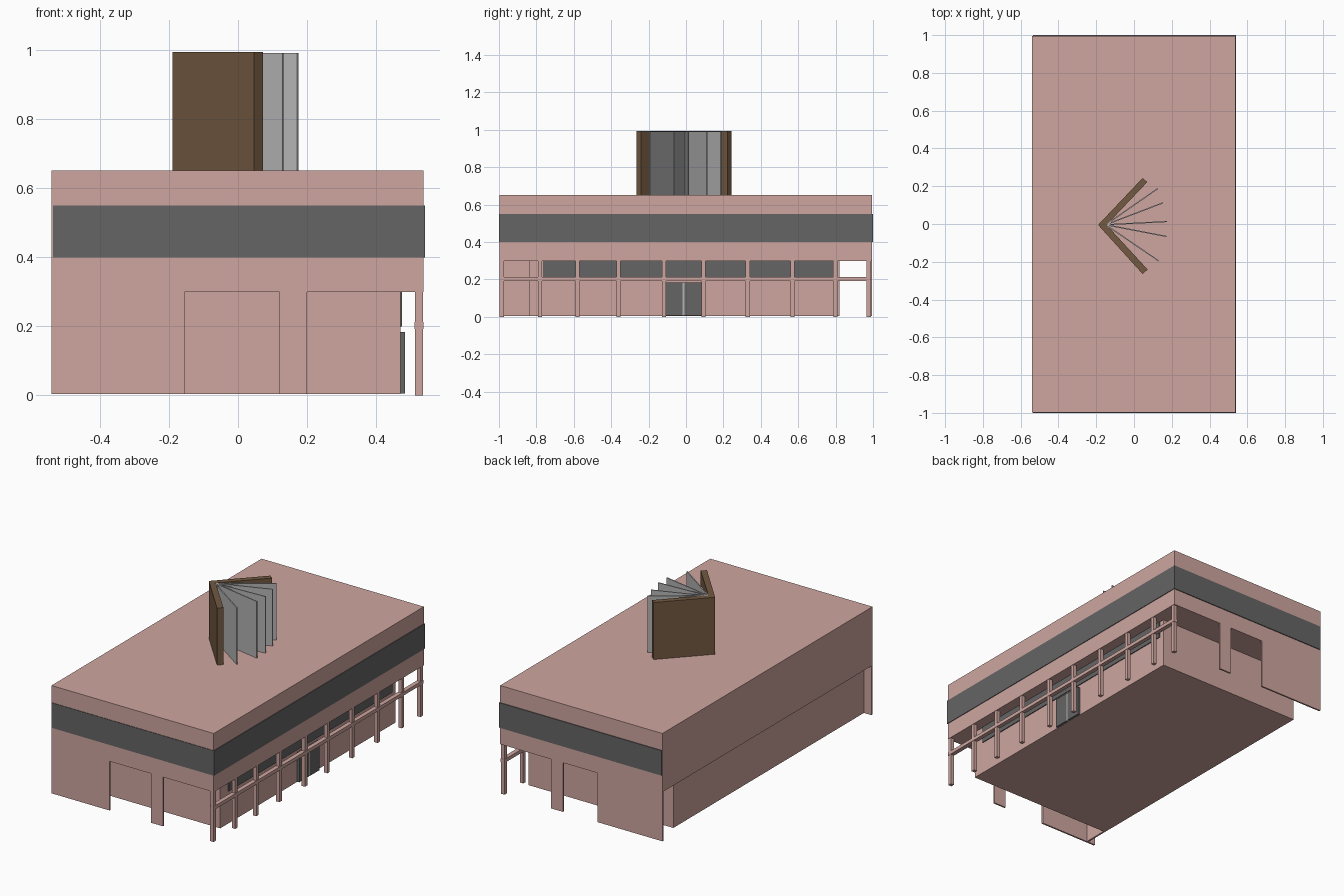
import bpy, bmesh, math

if "Cube" in bpy.data.objects:
    bpy.data.objects.remove(bpy.data.objects["Cube"])


def material(name, r, g, b):
    m = bpy.data.materials.new(name)
    m.diffuse_color = (r, g, b, 1)
    m.use_nodes = True
    m.node_tree.nodes["Principled BSDF"].inputs["Base Color"].default_value = m.diffuse_color
    return m


PINK = material("pink", 0.62, 0.38, 0.35)
DARK = material("dark_grey", 0.13, 0.13, 0.13)
BROWN = material("brown", 0.17, 0.10, 0.053)
PALE = material("pale_grey", 0.45, 0.45, 0.45)


def prism(name, outline, z0, z1, mat):
    """Extrude a counter-clockwise xy outline from z0 to z1."""
    bm = bmesh.new()
    face = bm.faces.new([bm.verts.new((x, y, z0)) for x, y in outline])
    top = bmesh.ops.extrude_face_region(bm, geom=[face])["geom"]
    verts = [v for v in top if isinstance(v, bmesh.types.BMVert)]
    bmesh.ops.translate(bm, verts=verts, vec=(0, 0, z1 - z0))
    bmesh.ops.recalc_face_normals(bm, faces=bm.faces)
    mesh = bpy.data.meshes.new(name)
    bm.to_mesh(mesh)
    bm.free()
    mesh.materials.append(mat)
    ob = bpy.data.objects.new(name, mesh)
    bpy.context.collection.objects.link(ob)
    return ob


def box(name, x0, x1, y0, y1, z0, z1, mat):
    return prism(name, [(x0, y0), (x1, y0), (x1, y1), (x0, y1)], z0, z1, mat)


# Overhanging upper storey with a dark band on front, right and back
box("upper_storey", -0.54, 0.537, -0.997, 0.995, 0.30, 0.652, PINK)
box("dark_band", -0.536, 0.541, -1.0, 1.0, 0.40, 0.55, DARK)

# Recessed ground floor and the return wall at its front left
box("ground_floor", -0.49, 0.47, -0.84, 0.82, 0.005, 0.30, PINK)
box("return_wall", -0.49, -0.48, -0.99, -0.84, 0.005, 0.30, PINK)

# Screen walls and piers at the front and back
for side, y0, y1, edge in (("front", -0.997, -0.987, -0.155),
                           ("back", 0.985, 0.995, -0.11)):
    box(side + "_screen", -0.54, edge, y0, y1, 0.005, 0.30, PINK)
    box(side + "_pier", 0.12, 0.20, y0, y1, 0.005, 0.30, PINK)

# Colonnade with a rail along the right side
for i, y in enumerate((-0.985, -0.78, -0.58, -0.36, -0.118,
                       0.094, 0.33, 0.57, 0.80, 0.977)):
    box(f"column_{i}", 0.513, 0.535, y - 0.011, y + 0.011, 0, 0.30, PINK)
box("rail", 0.511, 0.537, -0.997, 0.99, 0.192, 0.213, PINK)

# Window strip and double door
box("window_strip", 0.465, 0.475, -0.765, 0.787, 0.20, 0.299, DARK)
for name, y0, y1 in (("door_left", -0.11, -0.019), ("door_right", -0.007, 0.083)):
    box(name, 0.465, 0.484, y0, y1, 0.006, 0.184, DARK)
box("door_post", 0.465, 0.483, -0.019, -0.007, 0.006, 0.184, PALE)

# Open book standing on the roof: V-shaped cover
prism("book_cover", [(-0.19, -0.005), (0.046, -0.265), (0.072, -0.241),
                     (-0.145, -0.005), (0.07, 0.222), (0.045, 0.243)],
      0.65, 0.994, BROWN)

# Fanned pages
for i, (x, y) in enumerate(((0.13, -0.195), (0.172, -0.066), (0.175, 0.013),
                            (0.153, 0.112), (0.125, 0.187))):
    sx, sy = -0.15, -0.004
    d = math.hypot(x - sx, y - sy)
    nx, ny = -(y - sy) / d * 0.003, (x - sx) / d * 0.003
    prism(f"page_{i}", [(sx - nx, sy - ny), (x - nx, y - ny),
                        (x + nx, y + ny), (sx + nx, sy + ny)],
          0.65, 0.992, PALE)
